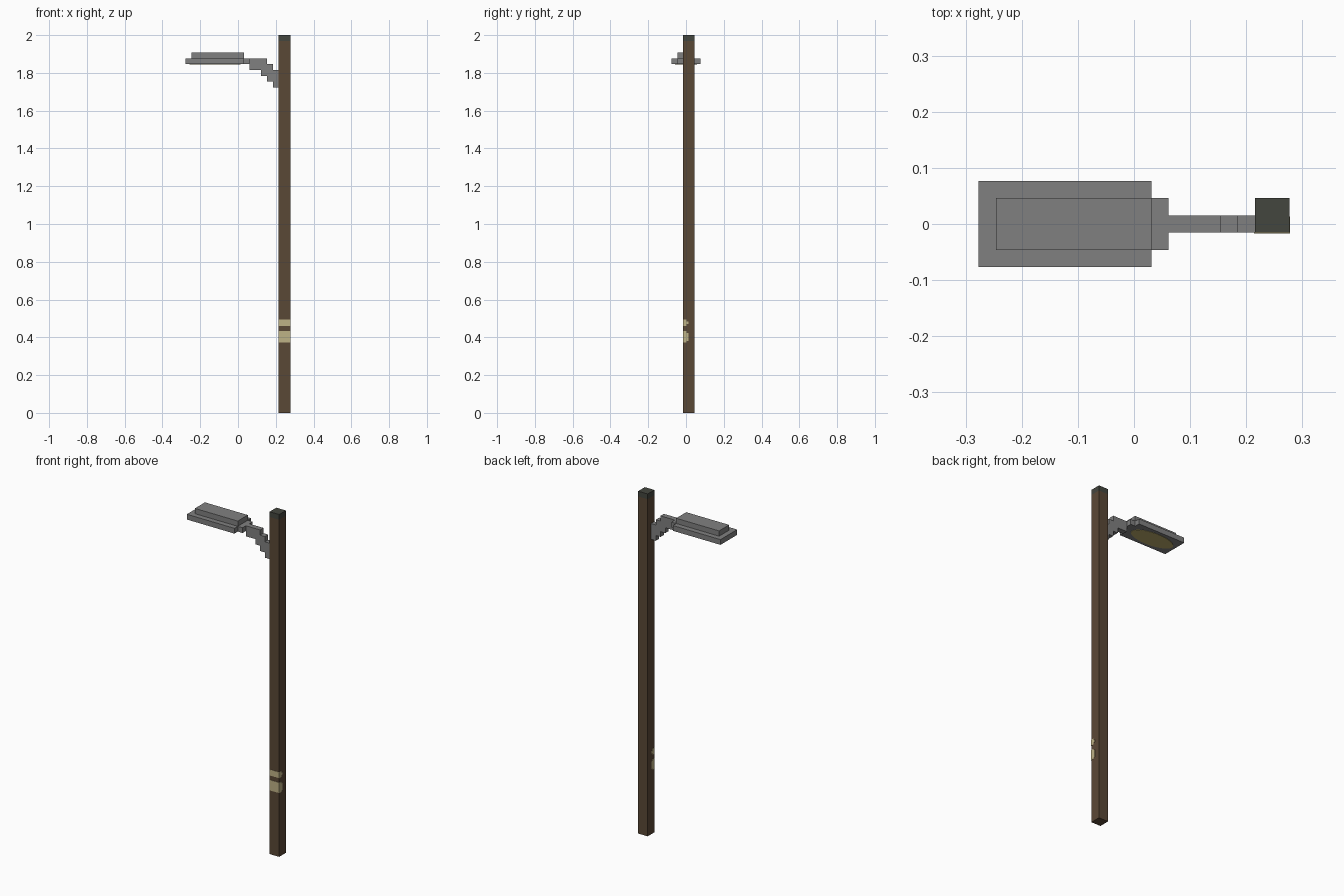
import bpy
import bmesh
from mathutils import Vector

if "Cube" in bpy.data.objects:
    bpy.data.objects.remove(bpy.data.objects["Cube"], do_unlink=True)

U = 2 / 65  # block size: every part sits on this grid


def srgb(*rgb):
    return [((c / 255 + 0.055) / 1.055) ** 2.4 for c in rgb] + [1.0]


def material(name, colour):
    m = bpy.data.materials.new(name)
    m.diffuse_color = colour
    m.use_nodes = True
    m.node_tree.nodes["Principled BSDF"].inputs["Base Color"].default_value = colour
    return m


WOOD = material("brown wood", srgb(90, 72, 54))
CAP = material("dark cap", srgb(68, 70, 63))
METAL = material("grey metal", srgb(128, 128, 128))
BAND = material("pale yellow paint", srgb(190, 178, 134))
LENS = material("lamp yellow", srgb(186, 172, 108))


def prism(name, points, depth, mat):
    """Extrude a planar outline of 3D points along the depth vector."""
    bm = bmesh.new()
    face = bm.faces.new([bm.verts.new(p) for p in points])
    ext = bmesh.ops.extrude_face_region(bm, geom=[face])
    bmesh.ops.translate(bm, vec=Vector(depth),
                        verts=[g for g in ext["geom"] if isinstance(g, bmesh.types.BMVert)])
    bmesh.ops.recalc_face_normals(bm, faces=bm.faces)
    mesh = bpy.data.meshes.new(name)
    bm.to_mesh(mesh)
    bm.free()
    mesh.materials.append(mat)
    obj = bpy.data.objects.new(name, mesh)
    bpy.context.collection.objects.link(obj)
    return obj


def box(name, x, y, z, mat):
    corners = [(x[0], y[0], z[0]), (x[1], y[0], z[0]), (x[1], y[1], z[0]), (x[0], y[1], z[0])]
    return prism(name, corners, (0, 0, z[1] - z[0]), mat)


# Square post with a dark top block
px, py = (7 * U, 9 * U), (-0.5 * U, 1.5 * U)
box("post", px, py, (0, 64 * U), WOOD)
box("post_cap", px, py, (64 * U, 65 * U), CAP)

# Stepped bracket: outline in block units (x, z)
steps = [(2, 61), (5, 61), (5, 60), (6, 60), (6, 59), (7, 59), (7, 56),
         (6, 56), (6, 57), (5, 57), (5, 58), (4, 58), (4, 59), (2, 59)]
prism("bracket", [(x * U, -0.5 * U, z * U) for x, z in steps], (0, U, 0), METAL)

# Lamp head
box("lamp_neck", (U, 2 * U), (-1.5 * U, 1.5 * U), (60 * U, 61 * U), METAL)
box("lamp_plate", (-9 * U, U), (-2.5 * U, 2.5 * U), (60 * U, 61 * U), METAL)
box("lamp_housing", (-8 * U, U), (-1.5 * U, 1.5 * U), (61 * U, 62 * U), METAL)

# Oval lens under the lamp
bpy.ops.mesh.primitive_cylinder_add(vertices=32, radius=1, depth=0.003,
                                    location=(-4 * U, 0, 60 * U))
lens = bpy.context.object
lens.name = "lamp_lens"
lens.scale = (0.135, 0.058, 1)
lens.data.materials.append(LENS)

# Painted bands: a front plate, plus stepped ends on both side faces
T = 0.0015
front = py[0] - T
bands = {"lower_band": (0.373, 0.434, 0.381, 0.424),
         "upper_band": (0.460, 0.495, 0.471, 0.484)}
for name, (z0, z1, t0, t1) in bands.items():
    box(name + "_front", (px[0] - T, px[1] + T), (front, py[0]), (z0, z1), BAND)
    outline = [(py[0], z0), (0.003, z0), (0.003, t0), (0.013, t0),
               (0.013, t1), (0.003, t1), (0.003, z1), (py[0], z1)]
    for side, x in (("left", px[1]), ("right", px[0] - T)):
        prism(f"{name}_{side}", [(x, y, z) for y, z in outline], (T, 0, 0), BAND)
